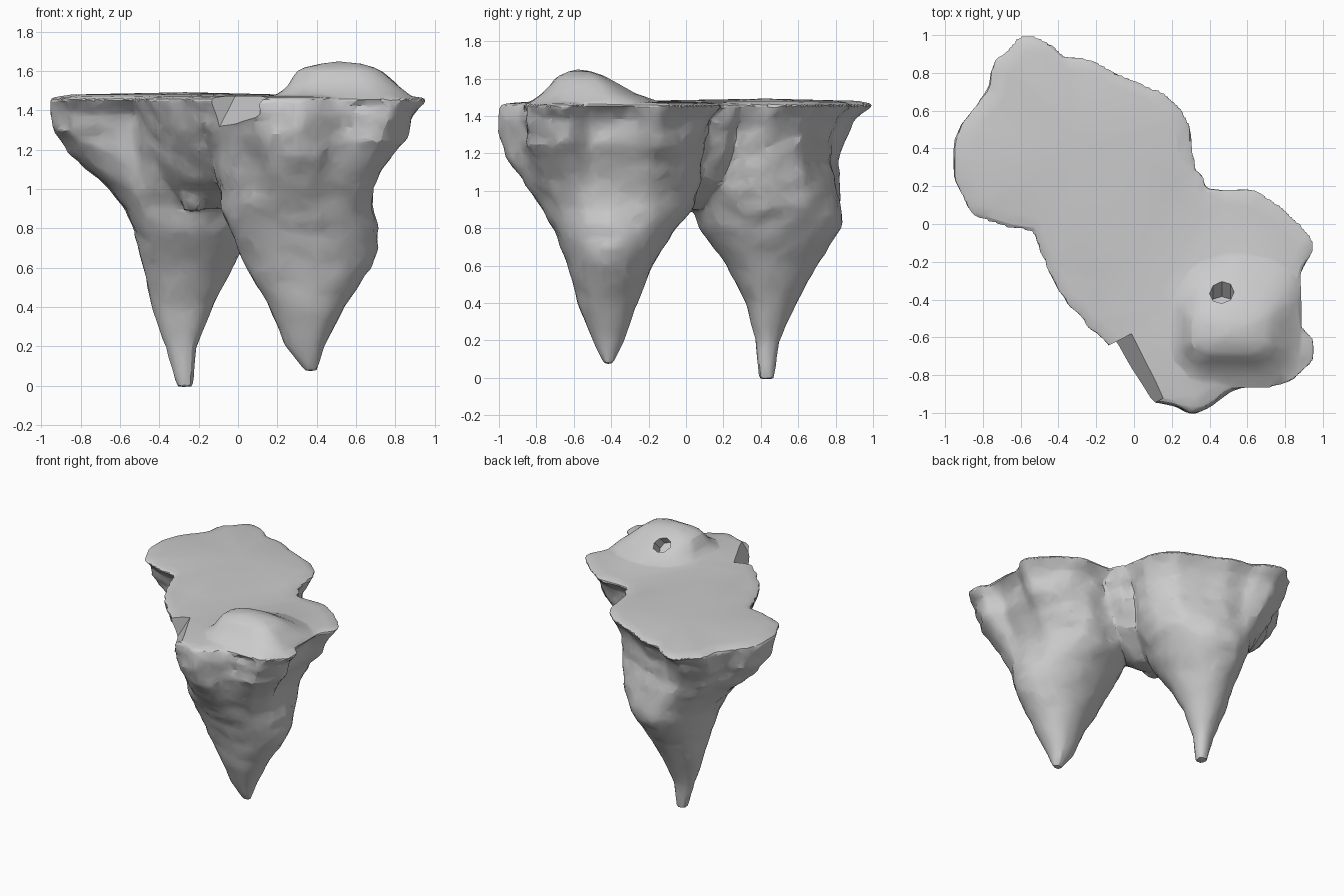
import bpy, bmesh, math
from mathutils import Vector, noise

cube = bpy.data.objects.get("Cube")
if cube:
    bpy.data.objects.remove(cube, do_unlink=True)

stone = bpy.data.materials.new("grey_stone")
stone.use_nodes = True
GREY = (0.6, 0.6, 0.6, 1)
stone.diffuse_color = GREY
stone.node_tree.nodes["Principled BSDF"].inputs["Base Color"].default_value = GREY

SIDES = 120


def resample(points, rounding):
    """Evenly spaced points along a closed outline, with rounded corners."""
    pts = [Vector(p) for p in points]
    segs = list(zip(pts, pts[1:] + pts[:1]))
    total = sum((b - a).length for a, b in segs)
    out = []
    for i in range(SIDES):
        d = total * i / SIDES
        for a, b in segs:
            length = (b - a).length
            if d <= length:
                out.append(a.lerp(b, d / length))
                break
            d -= length
    for _ in range(rounding):
        out = [(out[i - 1] + out[i] * 2 + out[(i + 1) % SIDES]) / 4 for i in range(SIDES)]
    return out


def loft(bm, outline, centre, levels, cap_z, rough, rounding=1):
    """Stack rings from round at the bottom to the outline at the top.
    Each level is z, x min, x max, y min, y max."""
    c = Vector(centre)
    pts = resample(outline, rounding)
    lo = [min(p[k] for p in pts) - c[k] for k in (0, 1)]
    hi = [max(p[k] for p in pts) - c[k] for k in (0, 1)]
    unit = [Vector([(p - c)[k] / (hi[k] if p[k] > c[k] else -lo[k]) for k in (0, 1)]) for p in pts]
    # add in-between levels so that the rock can be rough
    dense = []
    for a, b in zip(levels, levels[1:]):
        n = max(1, round((b[0] - a[0]) / 0.03))
        dense += [[u + (v - u) * i / n for u, v in zip(a, b)] for i in range(n)]
    dense.append(levels[-1])
    rings = []
    for z, x0, x1, y0, y1 in dense:
        w = min(1, max(0, (z - 0.75) / 0.65))
        w = w * w * (3 - 2 * w)
        ring = []
        for u in unit:
            q = u.normalized().lerp(u, w)
            x = c.x + q.x * (x1 - c.x if q.x > 0 else c.x - x0)
            y = c.y + q.y * (y1 - c.y if q.y > 0 else c.y - y0)
            p = Vector((x, y, z * 1.8))
            k = 1 + rough * (noise.noise(p * 7) + 0.6 * noise.noise(p * 16))
            x = c.x + (x - c.x) * k
            y = c.y + (y - c.y) * k
            ring.append(bm.verts.new((max(-.955, min(.955, x)), max(-1.005, min(1.005, y)), z)))
        rings.append(ring)
    inner = [bm.verts.new((c.x + (v.co.x - c.x) * 0.85, c.y + (v.co.y - c.y) * 0.85, cap_z))
             for v in rings[-1]]
    rings.append(inner)
    for r, s in zip(rings, rings[1:]):
        for i in range(SIDES):
            j = (i + 1) % SIDES
            bm.faces.new((r[i], r[j], s[j], s[i]))
    for ring, z in ((rings[0], dense[0][0]), (inner, cap_z + 0.012)):
        mid = bm.verts.new((c.x, c.y, z))
        for i in range(SIDES):
            bm.faces.new((ring[i], ring[(i + 1) % SIDES], mid))


bm = bmesh.new()

# back lobe of the plateau with its hanging root
loft(bm, [(.33, .25), (.32, .45), (.25, .6), (.17, .7), (.06, .73), (-.1, .8), (-.2, .87),
          (-.38, .89), (-.42, .95), (-.57, 1.01), (-.75, .86), (-.77, .7), (-.88, .58),
          (-.95, .4), (-.94, .22), (-.86, .06), (-.66, -.03), (-.53, -.02), (-.45, -.25),
          (-.2, -.4), (.15, -.1)],
     (-.27, .43),
     [(-.006, -.31, -.23, .39, .47), (.2, -.37, -.21, .37, .5), (.4, -.44, -.13, .32, .59),
      (.6, -.48, -.03, .22, .7), (.8, -.53, .09, .07, .83), (.9, -.58, .15, .03, .85),
      (1.0, -.66, .19, -.03, .84), (1.17, -.84, .22, -.12, .83), (1.3, -.94, .25, -.2, .86),
      (1.38, -.95, .28, -.25, .91), (1.464, -.95, .33, -.4, 1.01)], 1.481, 0.04)

# front lobe with its root
loft(bm, [(.96, -.62), (.86, -.52), (.88, -.25), (.96, -.12), (.94, -.04), (.8, .1), (.72, .16),
          (.58, .22), (.35, .22), (.1, .25), (-.15, .2), (-.35, -.1), (-.26, -.5), (-.17, -.6),
          (-.05, -.77), (.08, -.93), (.3, -1.01), (.4, -.97), (.5, -.89), (.62, -.85),
          (.82, -.85), (.95, -.72)],
     (.37, -.42),
     [(.075, .34, .4, -.44, -.39), (.2, .24, .44, -.5, -.33), (.4, .16, .54, -.58, -.26),
      (.6, .04, .68, -.63, -.18), (.7, 0, .71, -.67, -.12), (.8, -.05, .71, -.71, -.05),
      (.9, -.09, .69, -.77, .03), (1.0, -.11, .7, -.84, .07), (1.15, -.15, .77, -.94, .1),
      (1.25, -.21, .85, -.99, .12), (1.38, -.3, .89, -1.01, .15), (1.464, -.35, .96, -.99, .23)],
     1.473, 0.04)

# neck joining the lobes
loft(bm, [(.44, .05), (.36, .26), (0, .45), (-.4, .35), (-.52, -.05), (-.46, -.24), (-.36, -.42),
          (-.2, -.57), (.1, -.45)],
     (-.1, .02),
     [(.9, -.2, 0, -.06, .08), (.96, -.3, .1, -.15, .16), (1.05, -.38, .23, -.28, .27),
      (1.2, -.43, .33, -.42, .35), (1.3, -.46, .38, -.49, .39), (1.464, -.52, .44, -.57, .45)],
     1.474, 0.05)

# jagged spur under the neck
loft(bm, [(-.08, -.1), (-.1, .15), (-.26, .12), (-.29, -.15)], (-.19, 0),
     [(.89, -.28, -.22, -.1, .04), (1.1, -.33, -.08, -.2, .15)], 1.12, 0.1)

# rounded mound on the front lobe
loft(bm, [(.88, -.3), (.8, -.18), (.55, -.1), (.3, -.18), (.2, -.35), (.18, -.72), (.3, -.86),
          (.75, -.86), (.88, -.74)],
     (.51, -.58),
     [(1.45, .16, .9, -.88, -.1), (1.49, .21, .86, -.81, -.18), (1.52, .25, .82, -.77, -.27),
      (1.56, .27, .78, -.73, -.34), (1.6, .3, .73, -.7, -.41), (1.62, .34, .69, -.67, -.45),
      (1.632, .4, .65, -.64, -.49)], 1.638, 0.02, 14)

bmesh.ops.recalc_face_normals(bm, faces=bm.faces)
mesh = bpy.data.meshes.new("rock_island")
bm.to_mesh(mesh)
bm.free()
island = bpy.data.objects.new("rock_island", mesh)
bpy.context.collection.objects.link(island)

# fuse and soften the parts
fuse = island.modifiers.new("fuse", 'REMESH')
fuse.mode = 'VOXEL'
fuse.voxel_size = 0.016
soft = island.modifiers.new("soften", 'SMOOTH')
soft.factor = 0.5
soft.iterations = 2


def cut(cutter, name):
    cutter.name = name
    cutter.hide_render = True
    mod = island.modifiers.new(name, 'BOOLEAN')
    mod.operation = 'DIFFERENCE'
    mod.object = cutter
    return cutter


# cave mouth in the back of the mound
bpy.ops.mesh.primitive_cylinder_add(vertices=8, radius=0.065, depth=0.17,
                                    location=(.465, -.37, 1.56),
                                    rotation=(math.radians(-45), 0, 0))
cave = cut(bpy.context.object, "cave_cutter")

# sloping break in the rim of the front lobe
tilt, turn = math.radians(30), math.radians(207)
out = Vector((math.cos(tilt) * math.cos(turn), math.cos(tilt) * math.sin(turn), math.sin(tilt)))
bpy.ops.mesh.primitive_cube_add(size=1, location=Vector((.035, -.77, 1.4)) + out * 0.25,
                                rotation=(0, -tilt, turn))
bpy.context.object.scale = (0.5, 0.38, 0.6)
rim = cut(bpy.context.object, "rim_cutter")

# reduce to rough facets
reduce = island.modifiers.new("facets", 'DECIMATE')
reduce.ratio = 0.08

bpy.ops.object.select_all(action='DESELECT')
island.select_set(True)
bpy.context.view_layer.objects.active = island
for name in [m.name for m in island.modifiers]:
    bpy.ops.object.modifier_apply(modifier=name)
for cutter in (cave, rim):
    bpy.data.objects.remove(cutter, do_unlink=True)

island.data.materials.clear()
island.data.materials.append(stone)
for f in island.data.polygons:
    f.material_index = 0
bpy.ops.object.shade_smooth_by_angle(angle=math.radians(20))
